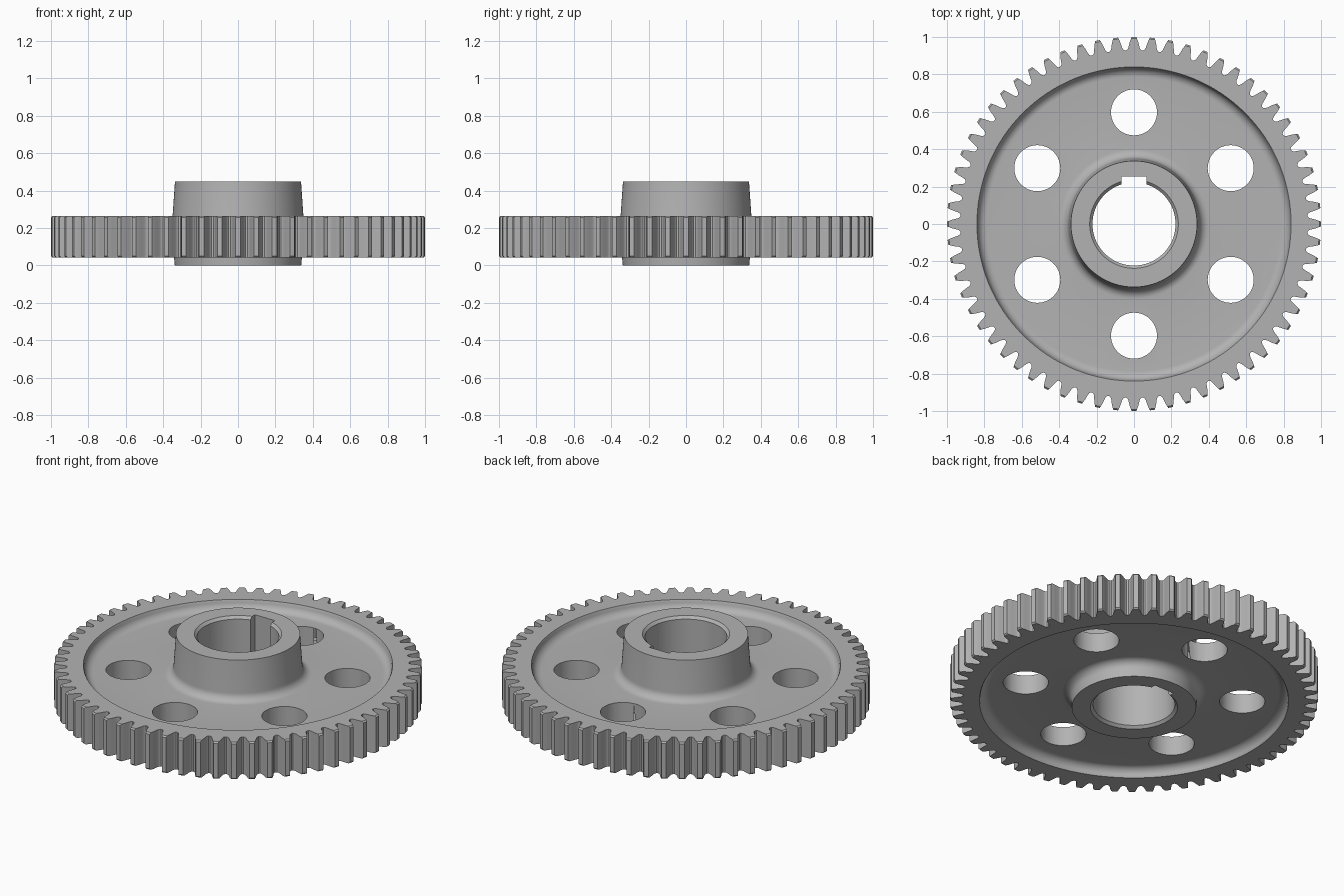
import bpy, bmesh
from math import sin, cos, pi, radians

old = bpy.data.objects.get("Cube")
if old:
    bpy.data.objects.remove(old, do_unlink=True)

TEETH = 64
HOLES = 6
SEGMENTS = 128

steel = bpy.data.materials.new("grey steel")
steel.use_nodes = True
COLOUR = (0.45, 0.45, 0.45, 1)
steel.diffuse_color = COLOUR
steel.node_tree.nodes["Principled BSDF"].inputs["Base Color"].default_value = COLOUR


def finish(name, bm):
    bmesh.ops.recalc_face_normals(bm, faces=bm.faces)
    mesh = bpy.data.meshes.new(name)
    bm.to_mesh(mesh)
    bm.free()
    mesh.materials.append(steel)
    obj = bpy.data.objects.new(name, mesh)
    bpy.context.collection.objects.link(obj)
    return obj


def lathe(name, profile):
    """Revolve a closed (radius, height) outline about z."""
    bm = bmesh.new()
    rings = []
    for i in range(SEGMENTS):
        a = 2 * pi * i / SEGMENTS
        rings.append([bm.verts.new((r * cos(a), r * sin(a), z)) for r, z in profile])
    n = len(profile)
    for i in range(SEGMENTS):
        p, q = rings[i], rings[(i + 1) % SEGMENTS]
        for j in range(n):
            k = (j + 1) % n
            bm.faces.new((p[j], q[j], q[k], p[k]))
    return finish(name, bm)


def prism(name, outline, z0, z1):
    """Extrude a closed (x, y) outline between two heights."""
    bm = bmesh.new()
    low = [bm.verts.new((x, y, z0)) for x, y in outline]
    high = [bm.verts.new((x, y, z1)) for x, y in outline]
    bm.faces.new(low)
    bm.faces.new(high)
    for i in range(len(outline)):
        k = (i + 1) % len(outline)
        bm.faces.new((low[i], low[k], high[k], high[i]))
    return finish(name, bm)


def arc(cx, cz, r, start, end, steps=8):
    angles = [radians(start + (end - start) * i / steps) for i in range(steps + 1)]
    return [(cx + r * cos(a), cz + r * sin(a)) for a in angles]


def carve(target, tool, operation):
    mod = target.modifiers.new(operation.lower(), "BOOLEAN")
    mod.operation = operation
    mod.solver = "EXACT"
    mod.object = tool
    bpy.context.view_layer.objects.active = target
    bpy.ops.object.modifier_apply(modifier=mod.name)
    bpy.data.objects.remove(tool, do_unlink=True)


# Wheel section: bore, hub, filleted web and rim
RIM_LOW, RIM_HIGH = 0.042, 0.265
WEB_LOW, WEB_HIGH = 0.095, 0.21
F = 0.05
section = [(0.222, 0.015), (0.237, 0), (0.338, 0)]
section += arc(0.342 + F, WEB_LOW - F, F, 180, 90)
section += arc(0.836 - F, WEB_LOW - F, F, 90, 5)
section += [(0.84, RIM_LOW), (0.992, RIM_LOW), (1.01, RIM_LOW + 0.018)]
section += [(1.01, RIM_HIGH - 0.018), (0.992, RIM_HIGH), (0.84, RIM_HIGH)]
section += arc(0.836 - F, WEB_HIGH + F, F, -5, -90)
section += arc(0.35 + F, WEB_HIGH + F, F, 270, 180)
section += [(0.337, 0.45), (0.237, 0.45), (0.222, 0.435)]
gear = lathe("gear_wheel", section)

# Spur teeth: (radius, half width) pairs up one flank, mirrored down the other
flank = [(0.929, 0.041), (0.935, 0.034), (0.945, 0.0295), (0.97, 0.0235),
         (0.985, 0.0185), (1.0, 0.0125)]
outline = []
for t in range(TEETH):
    mid = 2 * pi * t / TEETH
    for r, w in flank:
        outline.append((r * cos(mid - w / r), r * sin(mid - w / r)))
    for r, w in reversed(flank):
        outline.append((r * cos(mid + w / r), r * sin(mid + w / r)))
carve(gear, prism("tooth_form", outline, -0.5, 1), "INTERSECT")

# Lightening holes
for h in range(HOLES):
    a = pi / 2 + 2 * pi * h / HOLES
    circle = [(0.597 * cos(a) + x, 0.597 * sin(a) + y) for x, y in arc(0, 0, 0.123, 0, 352.5, 47)]
    carve(gear, prism("hole_cutter", circle, -0.5, 1), "DIFFERENCE")

# Keyway
slot = [(-0.066, 0.1), (0.066, 0.1), (0.066, 0.255), (-0.066, 0.255)]
carve(gear, prism("keyway_cutter", slot, -0.5, 1), "DIFFERENCE")

bpy.ops.object.select_all(action="DESELECT")
gear.select_set(True)
bpy.context.view_layer.objects.active = gear
bpy.ops.object.shade_smooth_by_angle(angle=radians(25))
